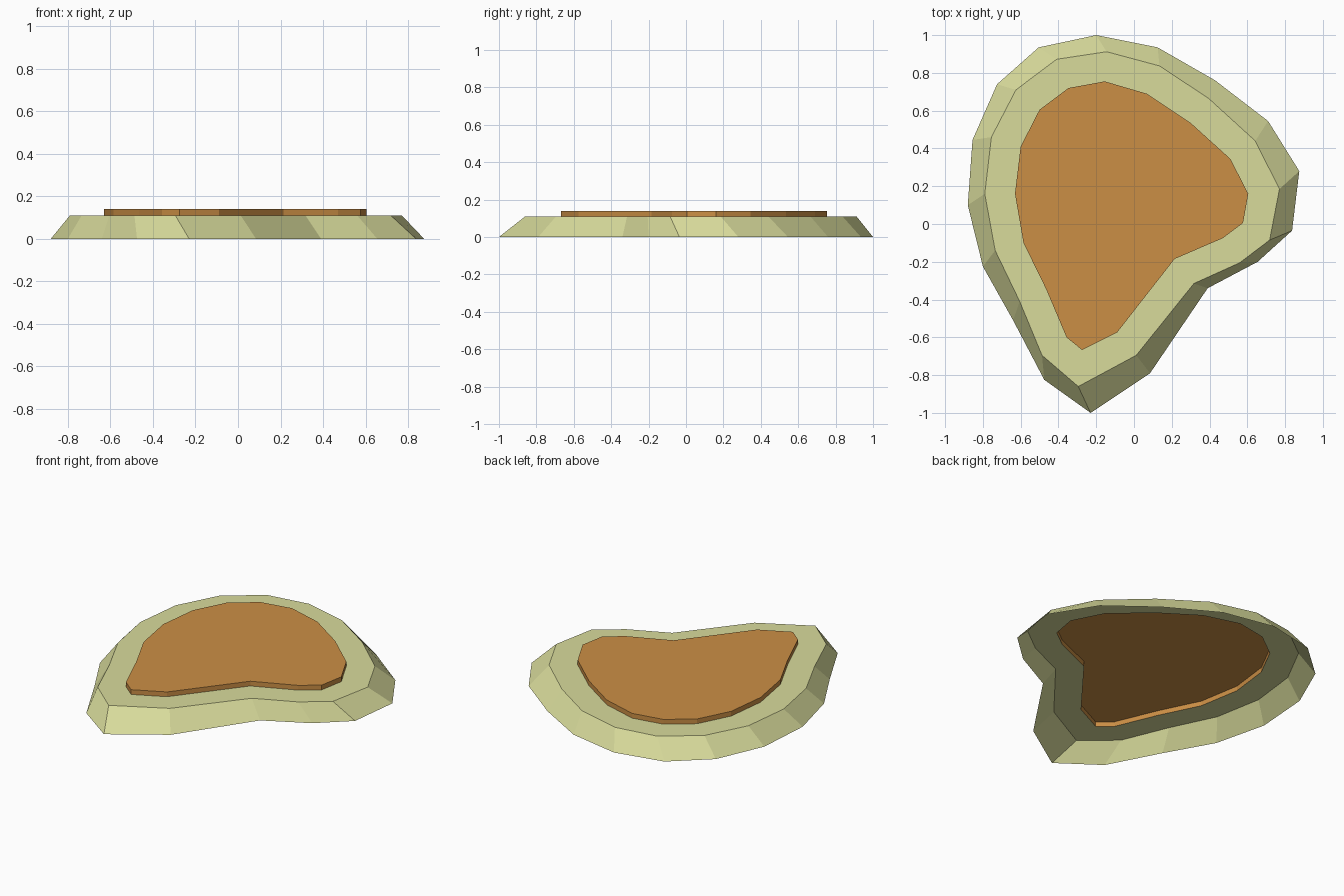
import bpy
import bmesh

# Matching outlines, clockwise from the back tip, as (x, y)
OUTER = [(-0.20, 1.00), (0.125, 0.935), (0.43, 0.76), (0.71, 0.545), (0.875, 0.28),
         (0.837, -0.035), (0.655, -0.20), (0.39, -0.34), (0.085, -0.79), (-0.23, -1.00),
         (-0.475, -0.825), (-0.64, -0.51), (-0.80, -0.225), (-0.88, 0.10),
         (-0.855, 0.445), (-0.725, 0.74), (-0.505, 0.935)]
RIM = [(-0.145, 0.912), (0.135, 0.837), (0.395, 0.665), (0.642, 0.44), (0.77, 0.185),
       (0.718, -0.085), (0.56, -0.205), (0.317, -0.315), (0.012, -0.695), (-0.295, -0.86),
       (-0.487, -0.695), (-0.605, -0.41), (-0.735, -0.14), (-0.79, 0.16),
       (-0.755, 0.46), (-0.625, 0.71), (-0.41, 0.872)]
MEAT = [(-0.155, 0.755), (0.067, 0.69), (0.30, 0.535), (0.51, 0.345), (0.605, 0.16),
        (0.577, 0.005), (0.47, -0.075), (0.215, -0.185), (-0.09, -0.575), (-0.275, -0.667),
        (-0.357, -0.60), (-0.465, -0.345), (-0.585, -0.10), (-0.63, 0.16),
        (-0.60, 0.41), (-0.50, 0.605), (-0.347, 0.72)]
RIM_Z, TOP_Z = 0.11, 0.14


def shell(name, rings, color, cap):
    """Bridge successive (outline, z) rings, optionally closing the last one."""
    bm = bmesh.new()
    loops = [[bm.verts.new((x, y, z)) for x, y in pts] for pts, z in rings]
    for low, high in zip(loops, loops[1:]):
        n = len(low)
        for i in range(n):
            j = (i + 1) % n
            bm.faces.new((low[j], low[i], high[i], high[j]))
    if cap:
        bm.faces.new(loops[-1][::-1])
    mesh = bpy.data.meshes.new(name)
    bm.to_mesh(mesh)
    bm.free()
    mat = bpy.data.materials.new(name + "_color")
    mat.diffuse_color = color
    mesh.materials.append(mat)
    obj = bpy.data.objects.new(name, mesh)
    bpy.context.collection.objects.link(obj)
    return obj


# Sloped fat border with a flat top ring, open underneath
shell("fat_border", [(OUTER, 0), (RIM, RIM_Z), (MEAT, RIM_Z)], (0.69, 0.71, 0.33, 1), False)

# Raised meat slab set inside the ring
shell("meat_slab", [(MEAT, RIM_Z), (MEAT, TOP_Z)], (0.60, 0.275, 0.06, 1), True)
